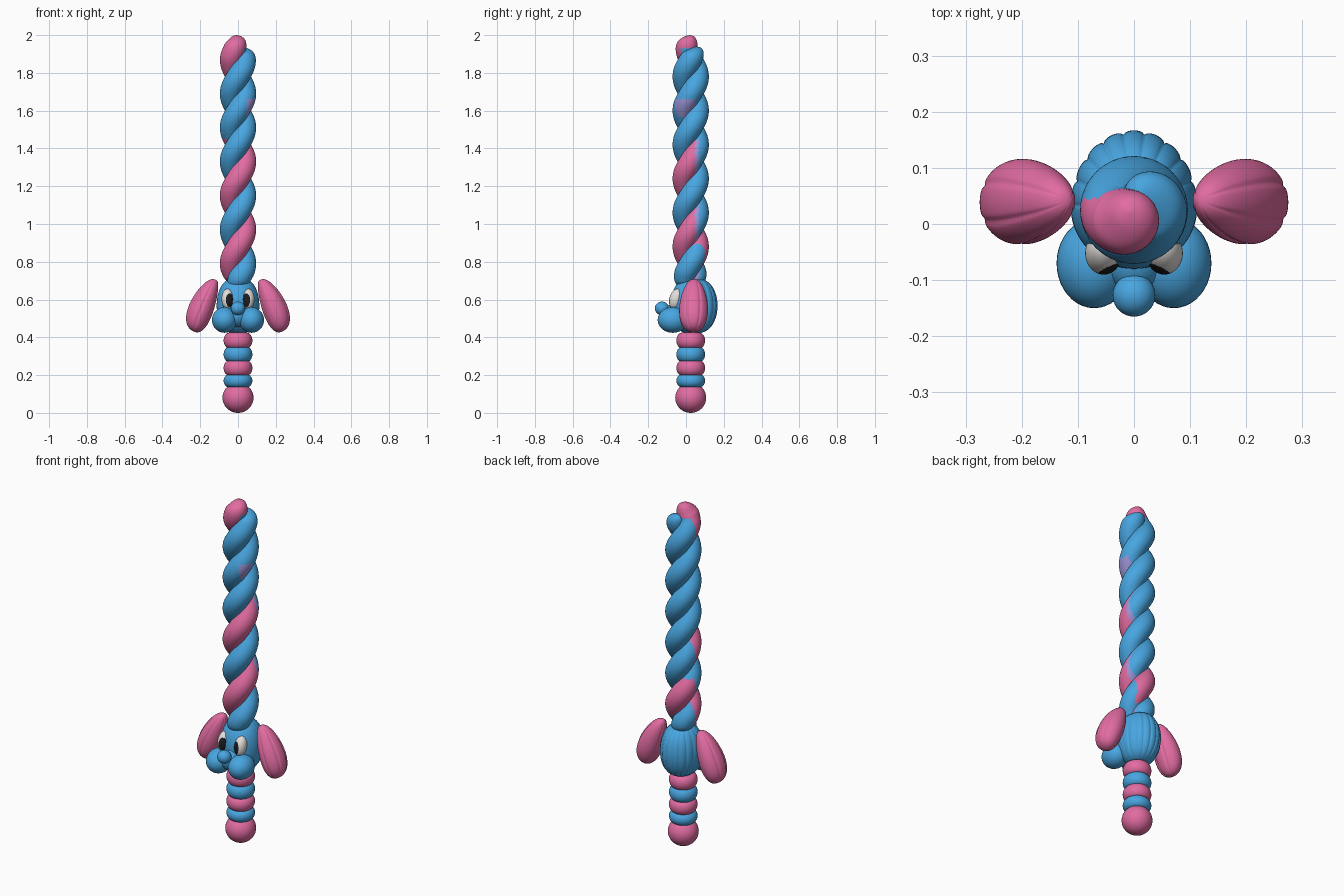
import bpy, bmesh, math
from mathutils import Vector, Matrix

if "Cube" in bpy.data.objects:
    bpy.data.objects.remove(bpy.data.objects["Cube"])

AX = 0.025  # y position of the sword's axis


def mat(name, rgb):
    m = bpy.data.materials.new(name)
    m.diffuse_color = (*rgb, 1)
    m.use_nodes = True
    m.node_tree.nodes["Principled BSDF"].inputs["Base Color"].default_value = m.diffuse_color
    return m


BLUE = mat("sky blue", (0.065, 0.38, 0.75))
PINK = mat("pink", (0.76, 0.15, 0.36))
LILAC = mat("lilac", (0.33, 0.30, 0.68))
WHITE = mat("off white", (0.76, 0.73, 0.71))
BLACK = mat("black", (0.012, 0.012, 0.014))


def finish(bm, name, mats, rule=None):
    bmesh.ops.recalc_face_normals(bm, faces=bm.faces)
    bm.normal_update()
    for f in bm.faces:
        f.smooth = True
        if rule:
            f.material_index = rule(f.calc_center_median(), f.normal)
    me = bpy.data.meshes.new(name)
    bm.to_mesh(me)
    bm.free()
    for m in mats:
        me.materials.append(m)
    ob = bpy.data.objects.new(name, me)
    bpy.context.collection.objects.link(ob)
    return ob


def loft(name, rings, mats, rule=None):
    """Skin a list of closed rings and cap both ends."""
    bm = bmesh.new()
    rows = [[bm.verts.new(p) for p in r] for r in rings]
    n = len(rows[0])
    for a, b in zip(rows, rows[1:]):
        for i in range(n):
            j = (i + 1) % n
            bm.faces.new((a[i], a[j], b[j], b[i]))
    bm.faces.new(rows[0])
    bm.faces.new(rows[-1])
    return finish(bm, name, mats, rule)


def ellipsoid(name, c, r, mats, rule=None, seg=40, rot=None):
    bm = bmesh.new()
    bmesh.ops.create_uvsphere(bm, u_segments=seg, v_segments=seg // 2, radius=1)
    m = Matrix.Translation(c) @ (rot or Matrix()) @ Matrix.Diagonal((*r, 1))
    bmesh.ops.transform(bm, matrix=m, verts=bm.verts)
    return finish(bm, name, mats, rule)


# --- twisted blade: two balloon strands wound around each other
def strand(name, z0, z1, phase, tip_r, tip_shift, mats, rule):
    def centre(z):
        s = min(1, (z - z0) / 0.1)
        e = min(1, max(0, (z1 - z) / 0.12))
        R = 0.037 * (0.55 + 0.45 * s) * (tip_r + (1 - tip_r) * e)
        a = 2 * math.pi * (z - 0.97) / 0.36 + phase
        return Vector((R * math.cos(a) + tip_shift * (1 - e), AX + R * math.sin(a), z))
    rings, n = [], 260
    for i in range(n + 1):
        u = i / n
        u = 0.9 * u + 0.1 * (1 - math.cos(math.pi * u)) / 2
        z = z0 + (z1 - z0) * u
        d = min(z - z0, z1 - z)
        rad = 0.059 * math.sqrt(max(0.0005, 1 - max(0, 1 - d / 0.075) ** 2))
        c = centre(z)
        t = (centre(z + 0.002) - centre(z - 0.002)).normalized()
        if d < 0.075:  # straighten the rounded ends
            t = t.lerp(Vector((0, 0, 1)), 1 - d / 0.075).normalized()
        x = t.cross(Vector((0, 1, 0))).normalized()
        y = t.cross(x)
        rings.append([c + (x * math.cos(k * math.tau / 36) + y * math.sin(k * math.tau / 36)) * rad
                      for k in range(36)])
    return loft(name, rings, mats, rule)


def first_colour(c, n):
    y = c.y - AX
    if c.z > 1.93 or (c.z > 1.77 and y < 0.02 and c.x < 0.03):
        return 1
    if c.z < 1.45:  # pink front, lilac edge, blue back
        return 1 if y < 0.022 else (2 if y < 0.042 and c.x > 0 else 0)
    if c.z < 1.66 and c.x > 0.045 and y < 0.025:
        return 2
    return 0


def second_colour(c, n):
    return 1 if 0.76 < c.z < 1.0 and c.y > AX + 0.02 and c.x < 0.06 else 0


strand("blade_strand_first", 0.67, 2.0, 0, 0.15, -0.012, [BLUE, PINK, LILAC], first_colour)
strand("blade_strand_second", 0.65, 1.94, math.pi, 0.9, 0, [BLUE, PINK], second_colour)

# --- handle: stacked balloon rings and a round pommel
ellipsoid("pommel", (0, AX, 0.08), (0.082, 0.082, 0.08), [PINK])
for k, (lo, hi, m) in enumerate([(0.135, 0.205, BLUE), (0.197, 0.278, PINK),
                                 (0.269, 0.350, BLUE), (0.341, 0.425, PINK)]):
    rings = []
    for i in range(17):
        a = -math.pi / 2 + math.pi * i / 16
        r = 0.045 + 0.031 * math.cos(a)
        z = (lo + hi) / 2 + (hi - lo) / 2 * math.sin(a)
        rings.append([(r * math.cos(math.tau * j / 40), AX + r * math.sin(math.tau * j / 40), z)
                      for j in range(40)])
    loft(f"handle_ring_{k + 1}", rings, [m])

# --- head: rounded body with vertical ribs round the back
rings = []
for i in range(33):
    a = -math.pi / 2 + math.pi * (i + 0.3) / 32.6
    w = math.cos(a) ** 0.7
    z = 0.567 + 0.147 * math.sin(a)
    ring = []
    for j in range(180):
        p = math.tau * j / 180
        rib = 1.0
        if math.sin(p) > 0:
            rib = 0.955 + 0.045 * abs(math.sin(9 * p)) ** 0.5
        depth = 0.135 if math.sin(p) > 0 else 0.112
        ring.append((0.113 * w * rib * math.cos(p), 0.032 + depth * w * rib * math.sin(p), z))
    rings.append(ring)
loft("head", rings, [BLUE])

# --- muzzle and nose
ellipsoid("muzzle_bridge", (0, -0.065, 0.515), (0.055, 0.06, 0.06), [BLUE])
ellipsoid("nose", (0, -0.127, 0.553), (0.038, 0.038, 0.036), [BLUE])


# --- ear: tapered lobe with long grooves
def ear(name, s):
    top, end = Vector((0.118, 0.042, 0.705)), Vector((0.232, 0.038, 0.430))
    d = (end - top).normalized()
    side = Vector((0, 1, 0))
    out = side.cross(d).normalized()
    if out.x < 0:
        out = -out
    rings, n = [], 40
    for i in range(n + 1):
        a = math.pi * (0.01 + 0.98 * i / n)
        u = (1 - math.cos(a)) / 2
        w = math.sin(a) ** 0.85 * (0.72 + 0.4 * u)
        c = top.lerp(end, u) + out * 0.013 * math.sin(a)
        ring = []
        for k in range(96):
            p = math.tau * k / 96
            # narrow grooves on both broad faces and along the front edge
            g = 1.0
            for q in (62, 118, 180, 242, 298):
                g -= 0.06 * math.exp(-((math.degrees(p) - q) / 5) ** 2)
            v = c + side * (0.081 * w * g * math.cos(p)) + out * (0.07 * w * g * math.sin(p))
            ring.append((v.x * s, v.y, v.z))
        rings.append(ring)
    loft(name, rings, [PINK])


for s, tag in ((-1, "left"), (1, "right")):
    ellipsoid(f"cheek_{tag}", (s * 0.071, -0.07, 0.492), (0.067, 0.08, 0.068), [BLUE])

    # white eye with the pupil set by position
    def pupil(c, n, s=s):
        dx, dz = (c.x * s - 0.044) / 0.020, (c.z - 0.597) / 0.036
        return 1 if c.y < -0.05 and dx * dx + dz * dz < 1 else 0
    ellipsoid(f"eye_{tag}", (s * 0.054, -0.052, 0.603), (0.033, 0.036, 0.056),
              [WHITE, BLACK], pupil, 96, Matrix.Rotation(math.radians(-17), 4, 'X'))
    ear(f"ear_{tag}", s)
